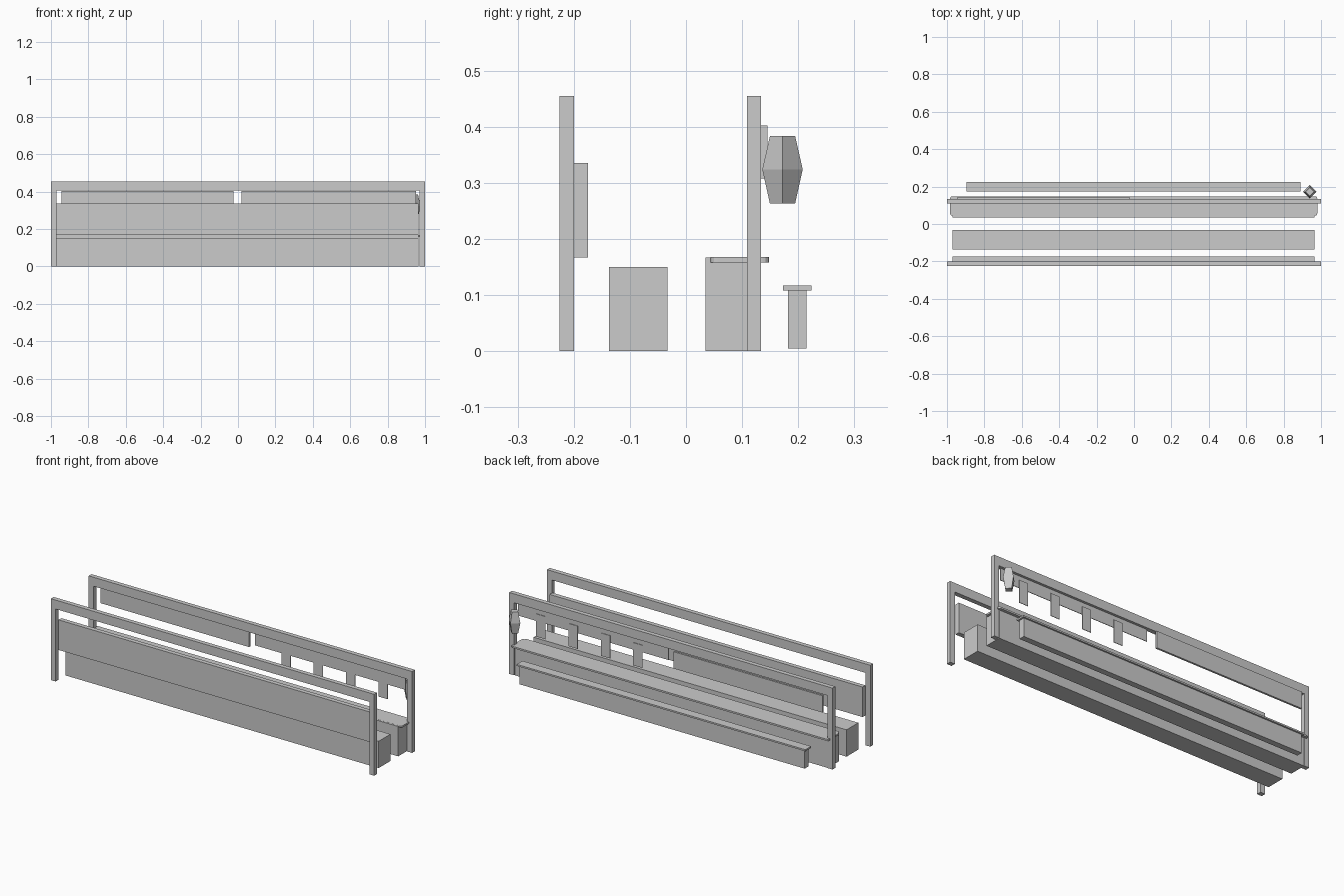
import bpy, bmesh, math

if "Cube" in bpy.data.objects:
    bpy.data.objects.remove(bpy.data.objects["Cube"])

def box(name, x, y, z, bevel=0.0):
    """Box from (min, max) ranges; bevel rounds only the vertical corners."""
    bm = bmesh.new()
    bmesh.ops.create_cube(bm, size=1)
    for v in bm.verts:
        v.co = [r[0] if c < 0 else r[1] for c, r in zip(v.co, (x, y, z))]
    if bevel:
        edges = [e for e in bm.edges
                 if abs(e.verts[0].co.z - e.verts[1].co.z) > 1e-4]
        bmesh.ops.bevel(bm, geom=edges, offset=bevel, segments=3,
                        profile=0.5, affect='EDGES')
    return finish(name, bm)

def finish(name, bm):
    bmesh.ops.recalc_face_normals(bm, faces=bm.faces)
    me = bpy.data.meshes.new(name)
    bm.to_mesh(me)
    bm.free()
    ob = bpy.data.objects.new(name, me)
    bpy.context.collection.objects.link(ob)
    return ob

# front and back gateway frames: two posts and a beam each
for side, y in (("front", (-0.225, -0.2)), ("back", (0.109, 0.134))):
    box(side + "_beam", (-1, 1), y, (0.405, 0.455))
    box(side + "_left_post", (-1, -0.97), y, (0, 0.405))
    box(side + "_right_post", (0.97, 1), y, (0, 0.405))

# wall panel behind the front frame, and the long cabinet
span = (-0.97, 0.966)
box("wall_panel", span, (-0.2, -0.175), (0.167, 0.335))
box("cabinet", span, (-0.137, -0.033), (0, 0.15))

# serving counter with overhanging, round-cornered top
box("counter_base", span, (0.035, 0.132), (0, 0.167))
box("counter_top", (-0.983, 0.98), (0.044, 0.148), (0.158, 0.1675), bevel=0.012)

# customers' bench
box("bench_base", (-0.885, 0.88), (0.182, 0.215), (0.005, 0.108))
box("bench_seat", (-0.895, 0.89), (0.173, 0.224), (0.108, 0.117))

# sign board on the back, short curtain and hanging menu strips
box("sign_board", (-0.945, -0.025), (0.134, 0.145), (0.308, 0.402))
box("curtain", (0.02, 0.952), (0.121, 0.124), (0.335, 0.402))
for i in range(4):
    x = 0.208 + i * 0.2
    box(f"menu_strip_{i + 1}", (x - 0.028, x + 0.028), (0.126, 0.129), (0.25, 0.377))

# four-sided lantern, widest at the middle
bm = bmesh.new()
rings = []
for r, z in ((0.0225, 0.263), (0.036, 0.324), (0.0225, 0.383)):
    rings.append([bm.verts.new((0.94 + r * math.cos(k * math.pi / 2),
                                0.172 + r * math.sin(k * math.pi / 2), z))
                  for k in range(4)])
for a, b in zip(rings, rings[1:]):
    for k in range(4):
        n = (k + 1) % 4
        bm.faces.new((a[k], a[n], b[n], b[k]))
bm.faces.new(rings[0])
bm.faces.new(rings[-1])
finish("lantern", bm)
